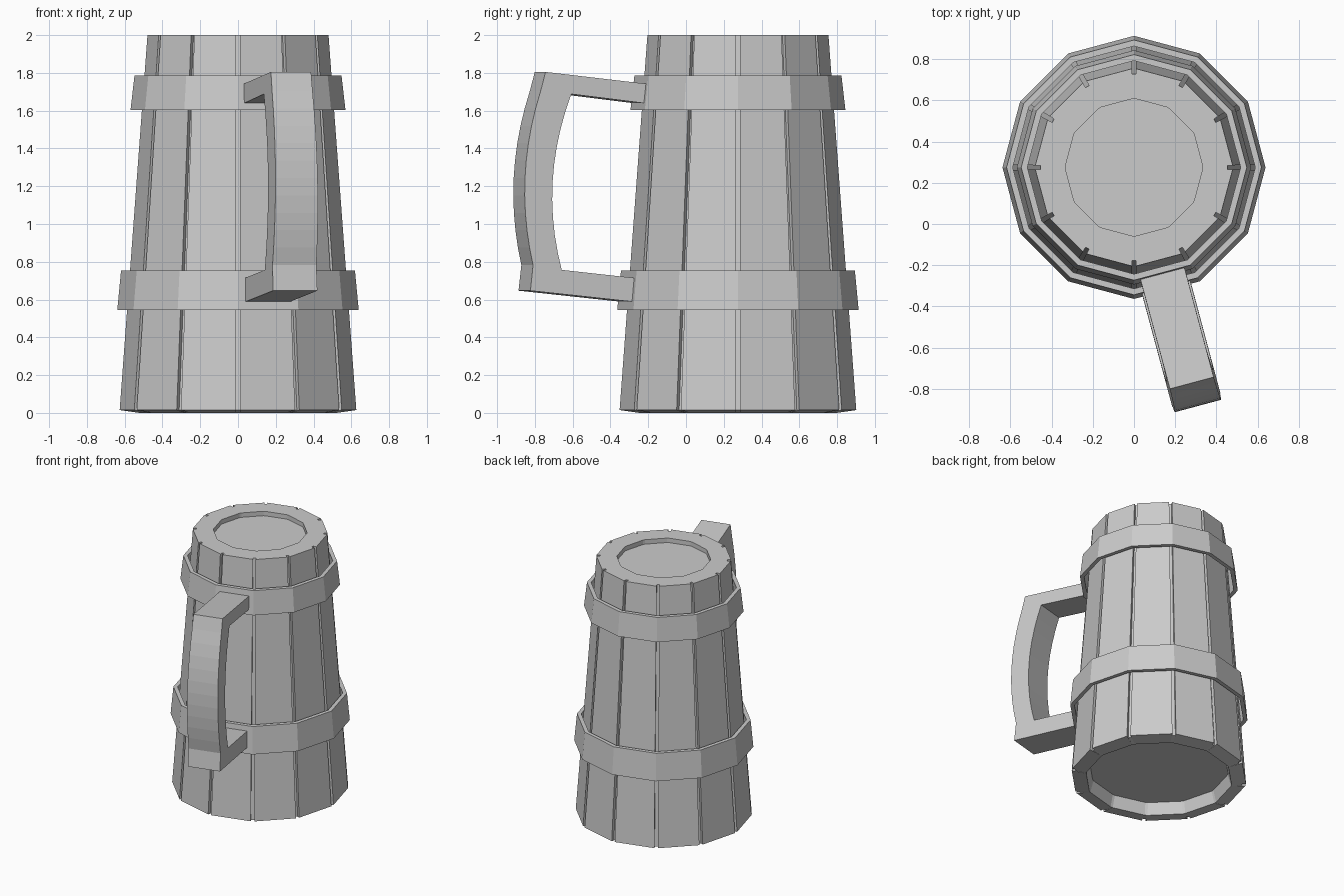
import bpy, bmesh, math
from mathutils import Vector

if "Cube" in bpy.data.objects:
    bpy.data.objects.remove(bpy.data.objects["Cube"])

CY = 0.275   # body axis offset in y
N = 12


def finish(bm, name):
    bmesh.ops.remove_doubles(bm, verts=bm.verts, dist=1e-5)
    bmesh.ops.recalc_face_normals(bm, faces=bm.faces)
    me = bpy.data.meshes.new(name)
    bm.to_mesh(me)
    bm.free()
    ob = bpy.data.objects.new(name, me)
    bpy.context.collection.objects.link(ob)
    return ob


def ring(bm, r, z, w=0.0, depth=0.0):
    """12-gon ring; w and depth cut a groove at each corner."""
    corner = [Vector((r * math.cos(k * math.tau / N), r * math.sin(k * math.tau / N), 0))
              for k in range(N)]
    out = []
    for k, c in enumerate(corner):
        if w == 0:
            pts = [c]
        else:
            a = c + (corner[k - 1] - c).normalized() * w / 2
            b = c + (corner[(k + 1) % N] - c).normalized() * w / 2
            inward = -c.normalized() * depth
            pts = [a, a + inward, b + inward, b]
        out += [bm.verts.new((p.x, p.y + CY, z)) for p in pts]
    return out


def bridge(bm, a, b):
    n = len(a)
    for i in range(n):
        j = (i + 1) % n
        bm.faces.new((a[i], a[j], b[j], b[i]))


# Tapered staves with grooves, recessed lid and recessed base
bm = bmesh.new()
rings = [ring(bm, *p) for p in (
    (0.50, 0.09, 0.02, 0), (0.525, 0.0, 0.02, 0),
    (0.63, 0.015, 0.027, 0.026), (0.482, 2.0, 0.021, 0.026),
    (0.335, 2.0, 0.015, 0), (0.335, 1.965, 0.015, 0))]
for a, b in zip(rings, rings[1:]):
    bridge(bm, a, b)
bm.faces.new(rings[0])
bm.faces.new(rings[-1])
finish(bm, "mug_body")


# Tapered hoops standing slightly off the staves
def band(name, r0, z0, r1, z1, t=0.03):
    bm = bmesh.new()
    rs = [ring(bm, r, z) for r, z in ((r0, z0), (r1, z1), (r1 - t, z1), (r0 - t, z0))]
    for i in range(4):
        bridge(bm, rs[i], rs[(i + 1) % 4])
    finish(bm, name)


band("lower_band", 0.639, 0.545, 0.619, 0.755)
band("upper_band", 0.569, 1.603, 0.548, 1.787)


# Handle: pairs of outer / inner profile points swept across its width
def quad(p, t):
    (r0, z0), (r1, z1), (r2, z2) = p
    z = z0 + (z2 - z0) * t
    r = (r0 * (z - z1) * (z - z2) / ((z0 - z1) * (z0 - z2))
         + r1 * (z - z0) * (z - z2) / ((z1 - z0) * (z1 - z2))
         + r2 * (z - z0) * (z - z1) / ((z2 - z0) * (z2 - z1)))
    return r, z


outer = ((1.111, 1.704), (1.200, 1.17), (1.155, 0.783))
inner = ((0.943, 1.688), (1.049, 1.17), (0.998, 0.757))
S = 10
pairs = [((0.53, 1.742), (0.53, 1.638)), ((1.084, 1.805), (0.943, 1.688))]
pairs += [(quad(outer, i / S), quad(inner, i / S)) for i in range(S + 1)]
pairs += [((1.170, 0.647), (0.998, 0.757)), ((0.595, 0.587), (0.595, 0.714))]

ang = math.radians(-75)
d = Vector((math.cos(ang), math.sin(ang), 0))
s = Vector((-d.y, d.x, 0))
bm = bmesh.new()
sections = []
for o, i in pairs:
    sec = []
    for (r, z), side in ((o, -1), (o, 1), (i, 1), (i, -1)):
        half = 0.110 + 0.012 * (1.8 - z) / 1.2
        sec.append(bm.verts.new(Vector((0, CY, z)) + d * r + s * side * half))
    sections.append(sec)
for a, b in zip(sections, sections[1:]):
    bridge(bm, a, b)
bm.faces.new(sections[0])
bm.faces.new(sections[-1])
finish(bm, "handle")
